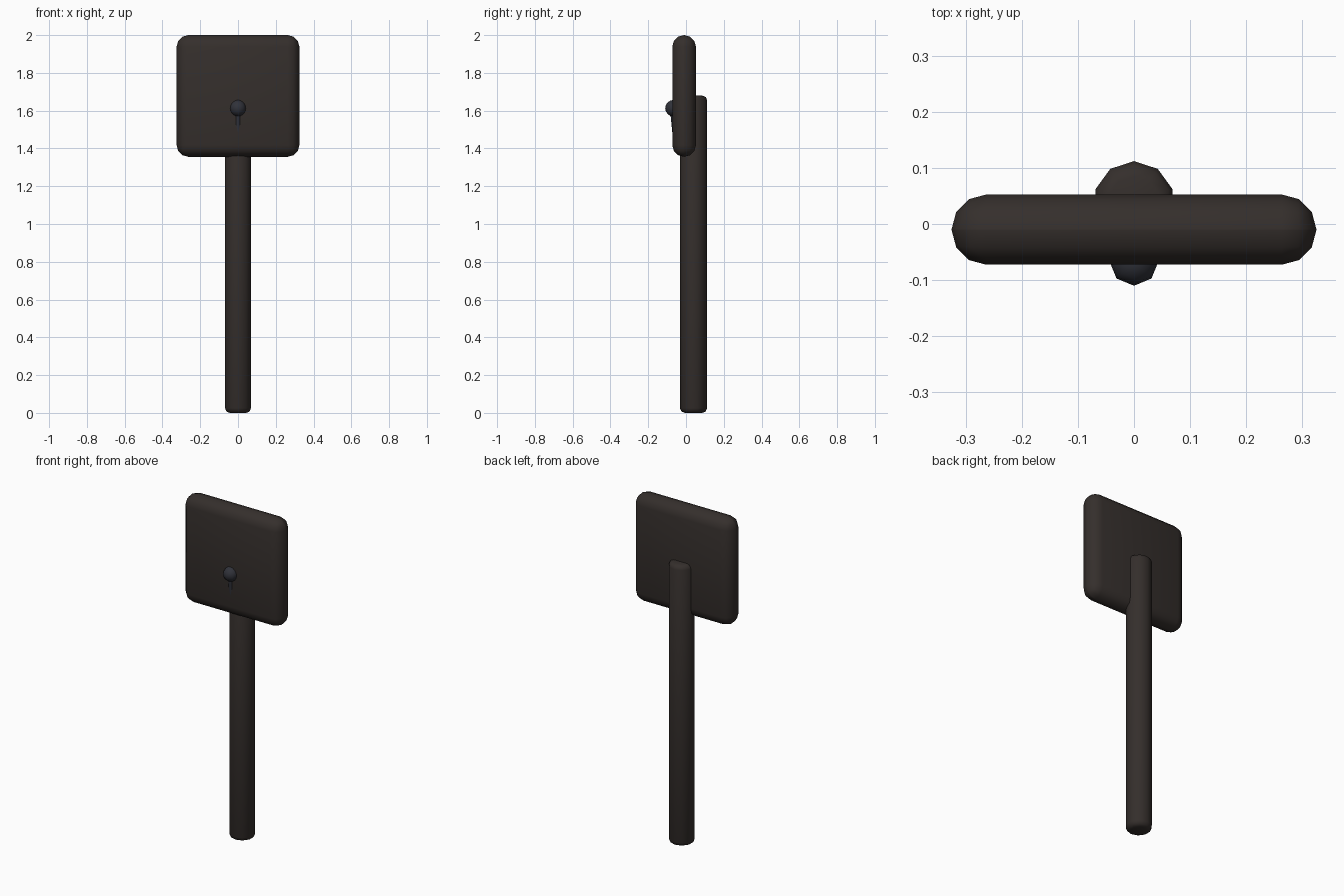
import bpy
from math import radians, pi
from mathutils import Vector

if "Cube" in bpy.data.objects:
    bpy.data.objects.remove(bpy.data.objects["Cube"])


def material(name, rgb):
    m = bpy.data.materials.new(name)
    m.diffuse_color = (*rgb, 1)
    m.use_nodes = True
    m.node_tree.nodes["Principled BSDF"].inputs["Base Color"].default_value = m.diffuse_color
    return m


brown = material("dark_brown", (0.035, 0.028, 0.025))
slate = material("dark_slate", (0.03, 0.032, 0.042))


def finish(name, mat, bevel=0, segments=2, angle=70):
    """Name, colour, bevel and smooth the active object."""
    ob = bpy.context.object
    ob.name = name
    ob.data.materials.append(mat)
    bpy.ops.object.transform_apply(location=False, rotation=True, scale=True)
    if bevel:
        mod = ob.modifiers.new("rounded_edges", 'BEVEL')
        mod.width, mod.segments = bevel, segments
        mod.limit_method, mod.angle_limit = 'ANGLE', radians(60)
        bpy.ops.object.modifier_apply(modifier=mod.name)
    bpy.ops.object.shade_smooth_by_angle(angle=radians(angle))
    return ob


# Square panel with fully rounded rim
bpy.ops.mesh.primitive_cube_add(size=1, location=(0, -0.01, 1.678))
bpy.context.object.scale = (0.65, 0.125, 0.644)
finish("panel", brown, 0.0615, 3)

# Ten-sided post behind the panel
bpy.ops.mesh.primitive_cylinder_add(vertices=10, radius=0.072, depth=1.68,
                                    location=(0, 0.04, 0.84))
finish("post", brown, 0.025, 2)

# Round knob on the panel front
bpy.ops.mesh.primitive_uv_sphere_add(segments=8, ring_count=8, radius=0.044,
                                     location=(0, -0.066, 1.613))
finish("knob", slate)

# Thin stem slanting from the knob down into the panel
top, bottom = Vector((0, -0.071, 1.61)), Vector((0, -0.057, 1.47))
bpy.ops.mesh.primitive_cylinder_add(vertices=8, radius=0.014, depth=(top - bottom).length,
                                    location=(top + bottom) / 2)
bpy.context.object.rotation_euler = (top - bottom).to_track_quat('Z', 'Y').to_euler()
finish("stem", slate)
